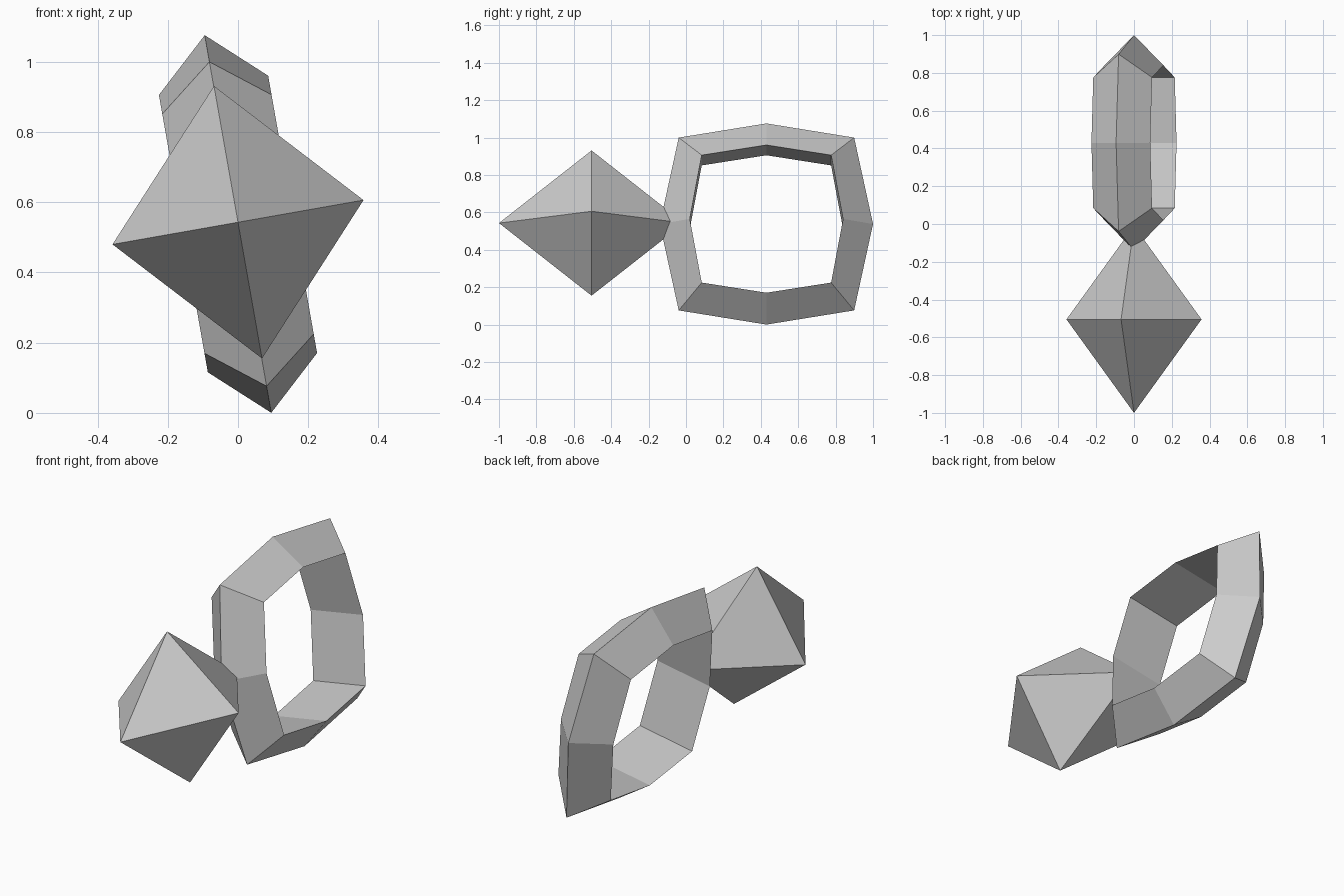
import bpy, bmesh
from math import radians
from mathutils import Matrix, Vector

if "Cube" in bpy.data.objects:
    bpy.data.objects.remove(bpy.data.objects["Cube"])

TILT = Matrix.Rotation(radians(-10), 4, 'Y')   # both parts lean the same way


def finish(name, bm, y, z):
    bmesh.ops.recalc_face_normals(bm, faces=bm.faces)
    mesh = bpy.data.meshes.new(name)
    bm.to_mesh(mesh)
    bm.free()
    obj = bpy.data.objects.new(name, mesh)
    bpy.context.collection.objects.link(obj)
    obj.matrix_world = Matrix.Translation((0, y, z)) @ TILT
    return obj


# faceted gem: stretched octahedron
bm = bmesh.new()
for axis, size in enumerate((0.363, 0.495, 0.394)):
    for sign in (-1, 1):
        p = Vector()
        p[axis] = sign * size
        bm.verts.new(p)
bmesh.ops.convex_hull(bm, input=bm.verts)
finish("gem", bm, -0.505, 0.543)

# ring band: eight segments, triangular section with a flat inner face
DIRS = [(1, 0), (1, 1), (0, 1), (-1, 1), (-1, 0), (-1, -1), (0, -1), (1, -1)]


def loop(bm, x, side, top, corner):
    verts = []
    for dy, dz in DIRS:
        ry, rz = (corner, corner) if dy and dz else (side, top)
        verts.append(bm.verts.new((x, dy * ry, dz * rz)))
    return verts


bm = bmesh.new()
loops = [loop(bm, 0, 0.57, 0.546, 0.469),
         loop(bm, 0.158, 0.41, 0.401, 0.346),
         loop(bm, -0.158, 0.41, 0.401, 0.346)]
for k in range(3):
    a, b = loops[k], loops[(k + 1) % 3]
    for i in range(8):
        j = (i + 1) % 8
        bm.faces.new((a[i], a[j], b[j], b[i]))
finish("ring_band", bm, 0.43, 0.538)
